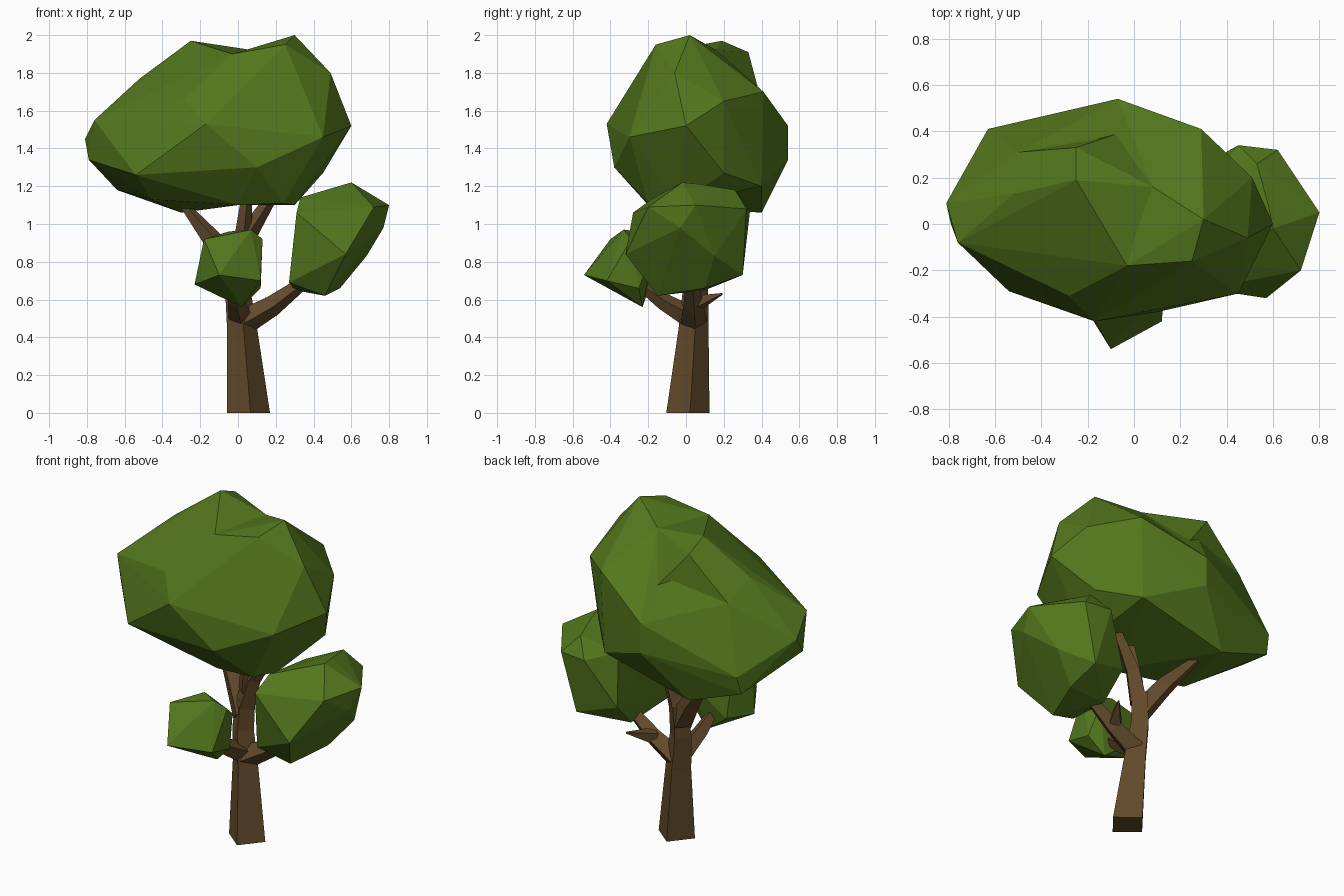
import bpy, bmesh, math
from mathutils import Vector


def material(name, rgb):
    m = bpy.data.materials.new(name)
    m.diffuse_color = (*rgb, 1)
    return m


LEAF = material("leaf green", (0.088, 0.185, 0.012))
BARK = material("bark brown", (0.122, 0.068, 0.024))


def finish(bm, name, mat):
    bmesh.ops.recalc_face_normals(bm, faces=bm.faces[:])
    me = bpy.data.meshes.new(name)
    bm.to_mesh(me)
    bm.free()
    me.materials.append(mat)
    ob = bpy.data.objects.new(name, me)
    bpy.context.collection.objects.link(ob)
    return ob


def leaf_clump(name, points):
    """Faceted foliage: the hull around a few corner points."""
    bm = bmesh.new()
    for p in points:
        bm.verts.new(p)
    bmesh.ops.convex_hull(bm, input=bm.verts[:])
    loose = [v for v in bm.verts if not v.link_faces]
    bmesh.ops.delete(bm, geom=loose, context='VERTS')
    return finish(bm, name, LEAF)


def limb(name, path, sides=4, turn=0.1):
    """Tapered tube through (x, y, z, radius) stations."""
    bm = bmesh.new()
    rings = []
    for i, (x, y, z, r) in enumerate(path):
        a = Vector(path[max(i - 1, 0)][:3])
        b = Vector(path[min(i + 1, len(path) - 1)][:3])
        d = (b - a).normalized() if z > 0 else Vector((0, 0, 1))
        q = Vector((0, 0, 1)).rotation_difference(d)
        rings.append([bm.verts.new(Vector((x, y, z)) + q @ Vector(
            (r * math.cos(turn + k * math.tau / sides),
             r * math.sin(turn + k * math.tau / sides), 0)))
            for k in range(sides)])
    for lo, hi in zip(rings, rings[1:]):
        for k in range(sides):
            n = (k + 1) % sides
            bm.faces.new((lo[k], lo[n], hi[n], hi[k]))
    bm.faces.new(rings[0])
    bm.faces.new(rings[-1])
    return finish(bm, name, BARK)


# Trunk and branches
limb("trunk", [(0.055, 0.01, 0, 0.115), (0.022, 0.04, 0.44, 0.08),
               (0.0, 0.05, 0.64, 0.068), (0.01, 0.06, 0.82, 0.06)])
limb("left_branch", [(0.0, 0.05, 0.72, 0.068), (-0.12, 0.12, 0.90, 0.055),
                     (-0.31, 0.22, 1.13, 0.018)])
limb("upper_branch", [(0.01, 0.05, 0.78, 0.062), (0.06, 0.06, 0.96, 0.05),
                      (0.19, 0.08, 1.16, 0.028)])
limb("upper_twig", [(0.02, 0.05, 0.88, 0.048), (0.05, 0.02, 1.17, 0.028)])
limb("right_branch", [(0.03, 0.04, 0.48, 0.07), (0.18, 0.04, 0.565, 0.055),
                      (0.36, 0.03, 0.70, 0.032)])
limb("right_twig", [(0.18, 0.05, 0.58, 0.05), (0.27, 0.19, 0.63, 0.006)])
limb("front_branch", [(0.01, 0.02, 0.51, 0.06), (-0.01, -0.12, 0.59, 0.045),
                      (-0.02, -0.26, 0.69, 0.025)])

# Large crown: two lobes sharing a middle section, with a dip on top
middle = [(-0.17, -0.42, 1.53), (0.10, -0.38, 1.30), (0.0, -0.20, 1.10),
          (-0.05, 0.23, 1.18), (-0.07, 0.54, 1.34), (-0.07, 0.54, 1.52),
          (0.08, 0.16, 1.92), (-0.02, -0.05, 1.90), (-0.03, -0.18, 1.90),
          (0.27, 0.40, 1.20)]
leaf_clump("crown_left", middle + [
    (-0.81, 0.09, 1.45), (-0.76, -0.08, 1.55), (-0.79, 0.0, 1.34),
    (-0.52, 0.13, 1.77), (-0.25, 0.19, 1.97), (-0.28, -0.31, 1.66),
    (-0.50, 0.31, 1.67), (-0.54, -0.29, 1.26), (-0.46, -0.12, 1.13),
    (-0.63, 0.41, 1.29), (-0.64, 0.38, 1.18), (-0.30, 0.40, 1.06)])
leaf_clump("crown_right", middle + [
    (0.30, 0.02, 2.0), (0.25, -0.16, 1.95), (0.49, -0.06, 1.80),
    (0.51, 0.20, 1.65), (0.60, 0.0, 1.52), (0.45, -0.30, 1.46),
    (0.29, 0.41, 1.70), (0.45, 0.20, 1.27), (0.30, -0.05, 1.10),
    (0.24, -0.20, 1.11)])
leaf_clump("crown_ridge", [
    (-0.25, 0.33, 1.91), (-0.25, 0.19, 1.97), (-0.50, 0.31, 1.67),
    (-0.04, 0.40, 1.65), (-0.52, 0.13, 1.77), (0.08, 0.16, 1.92),
    (-0.02, -0.05, 1.90)])

# Right clump
leaf_clump("right_clump", [
    (0.60, -0.02, 1.22), (0.58, 0.08, 1.21), (0.53, 0.26, 1.18),
    (0.33, 0.18, 1.10), (0.33, -0.17, 1.14), (0.31, -0.28, 1.06),
    (0.72, -0.20, 1.09), (0.80, 0.05, 1.10), (0.62, 0.32, 1.08),
    (0.45, 0.34, 1.08), (0.77, -0.03, 0.98), (0.68, 0.15, 0.83),
    (0.57, -0.32, 0.84), (0.53, 0.30, 0.73), (0.46, -0.15, 0.62),
    (0.54, 0.10, 0.66), (0.27, -0.20, 0.69), (0.30, 0.10, 0.65),
    (0.29, 0.25, 0.80)])

# Small front clump
leaf_clump("front_clump", [
    (-0.10, -0.54, 0.73), (-0.18, -0.40, 0.92), (0.07, -0.33, 0.97),
    (-0.05, -0.25, 0.96), (0.13, -0.29, 0.92), (0.12, -0.42, 0.70),
    (0.12, -0.25, 0.66), (0.02, -0.23, 0.56), (-0.23, -0.33, 0.68),
    (-0.16, -0.21, 0.89), (0.09, -0.18, 0.84), (-0.14, -0.19, 0.68)])
